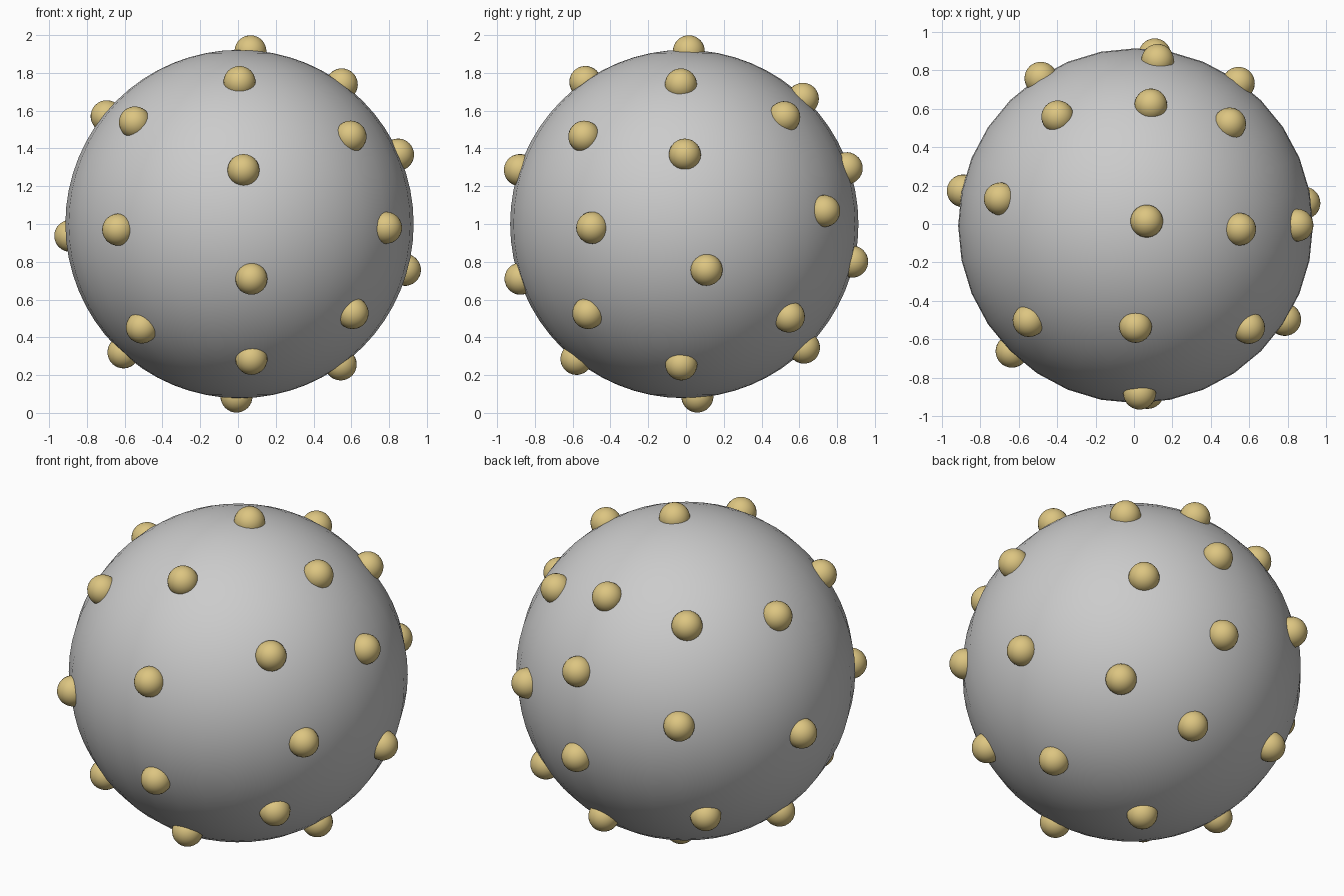
import bpy
from mathutils import Vector

CENTRE = Vector((0.008, -0.009, 1.0))
BODY_R, STUD_R, STUD_DIST = 0.922, 0.085, 0.916

brass = bpy.data.materials.new("brass")
brass.diffuse_color = (0.72, 0.56, 0.22, 1)


def ball(name, loc, radius, segments, rings):
    bpy.ops.mesh.primitive_uv_sphere_add(segments=segments, ring_count=rings,
                                         radius=radius, location=loc)
    obj = bpy.context.object
    obj.name = name
    bpy.ops.object.shade_smooth()
    return obj


# main body
ball("body", CENTRE, BODY_R, 32, 32)

# directions of the studs, irregularly spread over the body
studs = [
    # top and upper ring
    (.058, .024, .915), (.54, -.018, .737), (0, -.526, .755), (.08, .632, .667),
    # upper shoulder
    (-.704, .14, .571), (-.55, -.49, .534), (.585, -.527, .46),
    (.49, .53, .566), (-.406, .568, .598),
    # belt
    (.841, .003, .368), (.021, -.872, .286), (.115, .862, .296),
    (-.643, -.653, -.03), (.776, -.488, -.02), (.538, .745, .069),
    (-.495, .771, .095), (-.9, .182, -.063), (.063, -.868, -.29),
    (.877, .118, -.243), (.1, .892, -.2),
    # lower shoulder
    (.598, -.508, -.471), (.543, .556, -.492), (-.519, -.524, -.55),
    (-.52, .553, -.52),
    # lower ring and bottom
    (.063, -.571, -.714), (.534, -.016, -.741), (.1, .635, -.656),
    (-.614, -.012, -.679), (-.016, .069, -.913),
]

# half-sunk brass studs, each turned to point outwards
for i, d in enumerate(studs, 1):
    out = Vector(d).normalized()
    stud = ball(f"stud_{i:02d}", CENTRE + out * STUD_DIST, STUD_R, 24, 16)
    stud.rotation_euler = out.to_track_quat('Z', 'Y').to_euler()
    stud.data.materials.append(brass)
